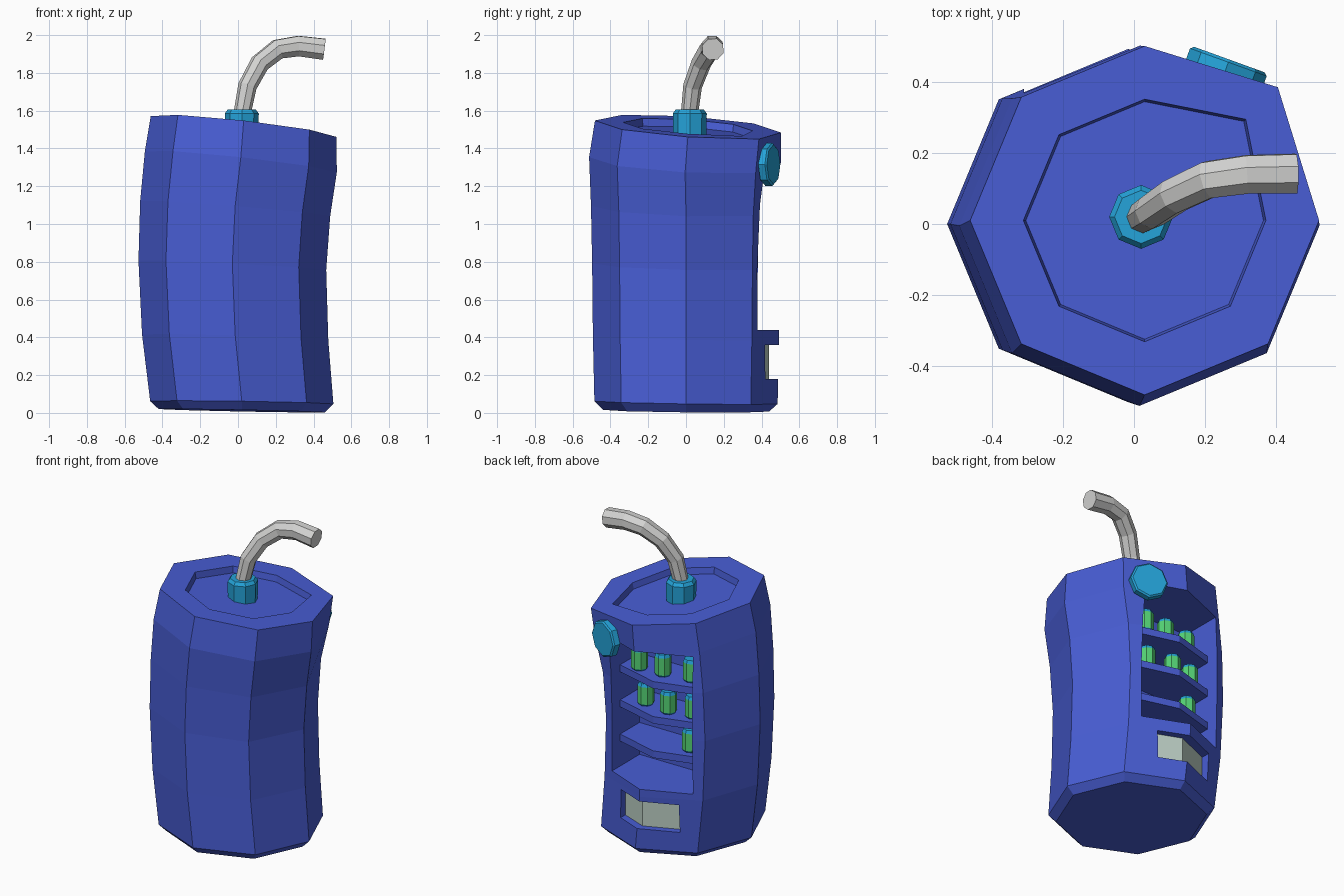
import bpy
import bmesh
from math import cos, sin, pi
from mathutils import Matrix, Vector

cube = bpy.data.objects.get("Cube")
if cube:
    bpy.data.objects.remove(cube, do_unlink=True)


def material(name, rgb):
    m = bpy.data.materials.new(name)
    m.use_nodes = True
    m.diffuse_color = (*rgb, 1)
    m.node_tree.nodes["Principled BSDF"].inputs["Base Color"].default_value = (*rgb, 1)
    return m


BLUE = material("body blue", (0.065, 0.11, 0.66))
CYAN = material("cyan trim", (0.018, 0.37, 0.70))
GREEN = material("can green", (0.09, 0.66, 0.18))
GREY = material("straw grey", (0.65, 0.65, 0.64))
PALE = material("pale panel", (0.50, 0.62, 0.55))


def loft(name, rings, mat, matrix=None):
    """Closed flat-shaded solid through rings of equal point count."""
    bm = bmesh.new()
    loops = [[bm.verts.new(p) for p in ring] for ring in rings]
    n = len(loops[0])
    for a, b in zip(loops, loops[1:]):
        for i in range(n):
            j = (i + 1) % n
            bm.faces.new((a[i], a[j], b[j], b[i]))
    bm.faces.new(loops[0][::-1])
    bm.faces.new(loops[-1])
    bmesh.ops.recalc_face_normals(bm, faces=bm.faces)
    mesh = bpy.data.meshes.new(name)
    bm.to_mesh(mesh)
    bm.free()
    mesh.materials.append(mat)
    ob = bpy.data.objects.new(name, mesh)
    bpy.context.collection.objects.link(ob)
    if matrix:
        ob.matrix_world = matrix
    return ob


def octagon(z, cx, cy, r, tilt_x=0, tilt_y=0, corner=1):
    """Eight-sided ring; the back left corner can be pushed out."""
    ring = []
    for i in range(8):
        k = r * (corner if i == 1 else 1)
        x, y = cx + k * cos(i * pi / 4), cy + k * sin(i * pi / 4)
        ring.append((x, y, z + tilt_x * x + tilt_y * y))
    return ring


def prism(name, outline, z0, z1, mat):
    return loft(name, [[(x, y, z) for x, y in outline] for z in (z0, z1)], mat)


# Bent octagonal can body with a sunken lid
body = loft("body", [
    octagon(0.012, 0.02, 0, 0.44, -0.02, -0.01),
    octagon(0.055, 0.02, 0, 0.485, -0.015, -0.015),
    octagon(0.40, -0.015, 0, 0.493, -0.03, -0.02),
    octagon(0.78, -0.03, 0, 0.497, -0.05, -0.02),
    octagon(1.08, -0.015, 0, 0.503, -0.08, -0.03),
    octagon(1.33, 0.015, -0.005, 0.508, -0.11, -0.05, 1.04),
    octagon(1.52, 0.03, 0.01, 0.492, -0.112, -0.065, 1.08),
    octagon(1.52, 0.03, 0.01, 0.342, -0.112, -0.065, 1.18),
    octagon(1.48, 0.03, 0.01, 0.335, -0.112, -0.065, 1.18),
], BLUE)

# Cut the display opening and the pick-up slot in the back
SLOT = [(0.17, 0.365), (0.0, 0.432), (-0.23, 0.335)]
cutters = [
    prism("opening_cutter", [(0.26, 0.1), (0.26, 0.8), (-0.31, 0.8), (-0.31, 0.1)],
          0.44, 1.32, BLUE),
    prism("slot_cutter", SLOT + [(-0.23, 0.8), (0.17, 0.8)], 0.18, 0.36, BLUE),
]
bpy.context.view_layer.objects.active = body
for cutter in cutters:
    cutter.hide_render = True
    mod = body.modifiers.new("cut", "BOOLEAN")
    mod.operation = "DIFFERENCE"
    mod.solver = "EXACT"
    mod.object = cutter
    bpy.ops.object.modifier_apply(modifier=mod.name)
    bpy.data.objects.remove(cutter, do_unlink=True)

# Pale flap lining the slot
prism("slot_panel", SLOT + [(x, y + 0.008) for x, y in SLOT[::-1]], 0.18, 0.36, PALE)


# Shelves with pointed fronts, and the cans standing on them
def can(x, y, z):
    loft("can", [octagon(z + h, x, y, 0.05) for h in (0.012, 0.122)], GREEN)
    loft("can_base", [octagon(z, x, y, 0.042), octagon(z + 0.012, x, y, 0.05)], CYAN)
    loft("can_lid", [octagon(z + 0.122, x, y, 0.05), octagon(z + 0.142, x, y, 0.042)], CYAN)


shelves = [
    (1.09, [(0.14, 0.27), (-0.02, 0.26), (-0.20, 0.23)]),
    (0.865, [(0.11, 0.25), (-0.065, 0.27), (-0.22, 0.24)]),
    (0.645, [(-0.20, 0.24)]),
]
for top, spots in shelves:
    prism("shelf", [(0.265, 0.09), (0.265, 0.295), (-0.03, 0.375), (-0.315, 0.295),
                    (-0.315, 0.09)], top - 0.045, top, BLUE)
    for x, y in spots:
        can(x, y, top)

# Round button beside the opening
turn = Vector((0.34, 0.94, 0)).to_track_quat("Z", "Y").to_matrix().to_4x4()
loft("button", [octagon(-0.025, 0, 0, 0.115), octagon(0.012, 0, 0, 0.115),
                octagon(0.02, 0, 0, 0.105)], CYAN,
     Matrix.Translation((0.262, 0.445, 1.315)) @ turn)

# Collar around the straw
loft("straw_collar", [octagon(1.46, 0.02, 0.02, 0.088), octagon(1.585, 0.02, 0.02, 0.09),
                      octagon(1.605, 0.02, 0.02, 0.075)], CYAN)

# Bent straw, slightly wider at its mouth
path = [(0.02, 0.015, 1.5, 0.046), (0.025, 0.02, 1.6, 0.046), (0.05, 0.035, 1.73, 0.05),
        (0.115, 0.08, 1.85, 0.053), (0.21, 0.125, 1.925, 0.056),
        (0.32, 0.14, 1.942, 0.058), (0.457, 0.142, 1.925, 0.06)]
curve = bpy.data.curves.new("straw_path", "CURVE")
curve.dimensions = "3D"
curve.bevel_depth = 1
curve.bevel_resolution = 2
curve.use_fill_caps = True
spline = curve.splines.new("POLY")
spline.use_smooth = False
spline.points.add(len(path) - 1)
for point, (x, y, z, r) in zip(spline.points, path):
    point.co = (x, y, z, 1)
    point.radius = r
guide = bpy.data.objects.new("straw_guide", curve)
bpy.context.collection.objects.link(guide)
graph = bpy.context.evaluated_depsgraph_get()
mesh = bpy.data.meshes.new_from_object(guide.evaluated_get(graph))
bpy.data.objects.remove(guide, do_unlink=True)
mesh.materials.clear()
mesh.materials.append(GREY)
for poly in mesh.polygons:
    poly.use_smooth = False
straw = bpy.data.objects.new("straw", mesh)
bpy.context.collection.objects.link(straw)
